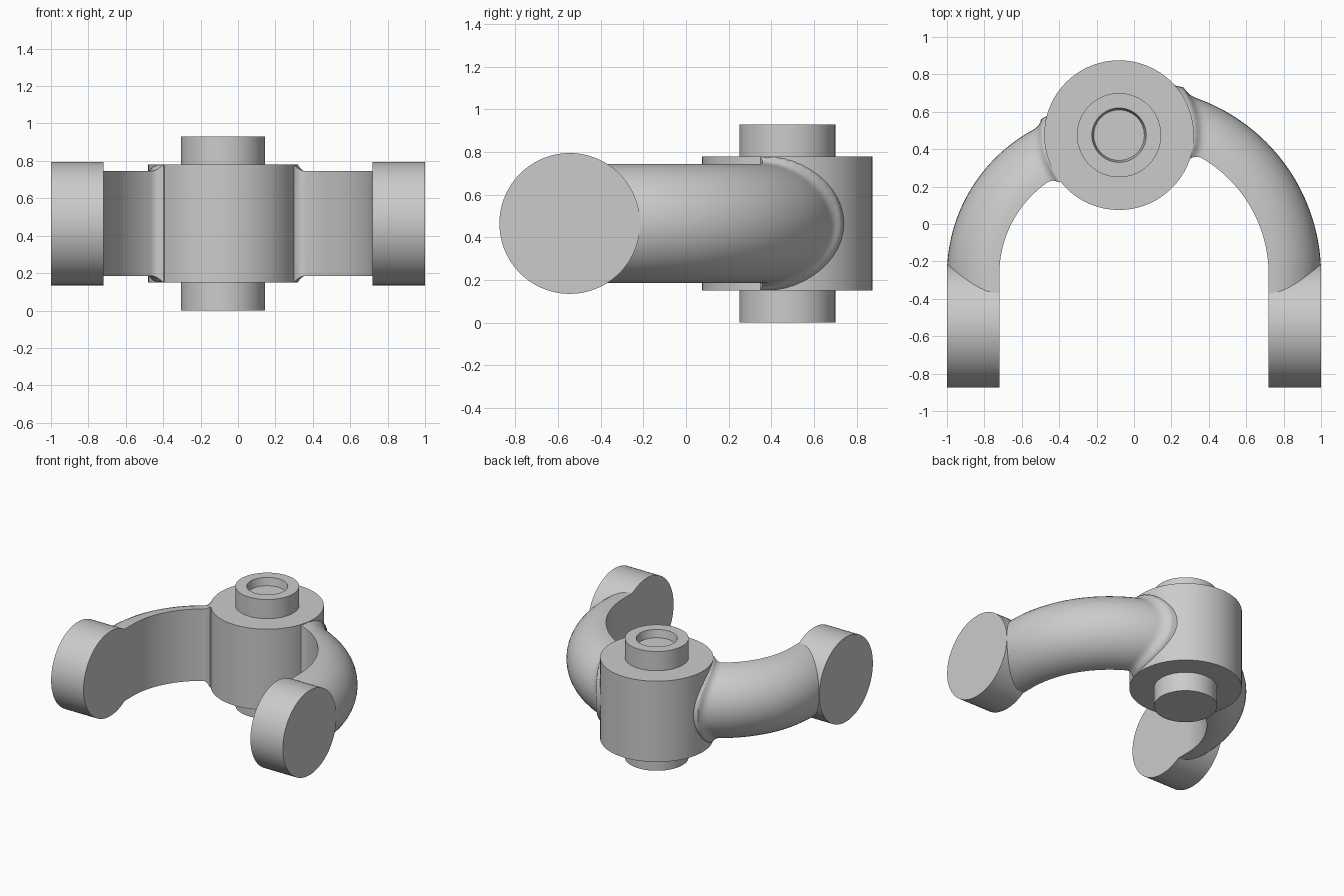
import bpy, bmesh
from math import sin, cos, pi, radians, sqrt, hypot
from mathutils import Vector

if "Cube" in bpy.data.objects:
    bpy.data.objects.remove(bpy.data.objects["Cube"])

HUB = Vector((-0.08, 0.475))
HUB_R = 0.40
MID_Z = 0.465
ARC_Y = -0.27


def finish(bm, name, angle=35):
    bmesh.ops.remove_doubles(bm, verts=bm.verts, dist=1e-5)
    bmesh.ops.recalc_face_normals(bm, faces=bm.faces)
    me = bpy.data.meshes.new(name)
    bm.to_mesh(me)
    bm.free()
    ob = bpy.data.objects.new(name, me)
    bpy.context.collection.objects.link(ob)
    bpy.ops.object.select_all(action='DESELECT')
    bpy.context.view_layer.objects.active = ob
    ob.select_set(True)
    bpy.ops.object.shade_smooth_by_angle(angle=radians(angle))
    return ob


def skin(bm, rings, closed_path=False):
    n = len(rings[0])
    pairs = list(zip(rings, rings[1:]))
    if closed_path:
        pairs.append((rings[-1], rings[0]))
    for a, b in pairs:
        for i in range(n):
            j = (i + 1) % n
            bm.faces.new((a[i], a[j], b[j], b[i]))


def fillet(x, y, r=0.06):
    """Outward flare of an arm point, growing as it nears the hub wall."""
    dist = max(0.0, hypot(x - HUB.x, y - HUB.y) - HUB_R)
    if dist >= r:
        return 0.0
    return min(0.034, r - sqrt(r * r - (r - dist) ** 2))


def arm(name, side, cx, inner_r, end_deg):
    """Half-round bar: flat inside face, round outside, swept along an arc."""
    path = [(Vector((cx + side * inner_r, y)), Vector((side, 0)))
            for y in (-0.42, -0.34)]
    steps = 130
    for k in range(steps + 1):
        a = radians(end_deg) * k / steps
        d = Vector((side * cos(a), sin(a)))
        path.append((Vector((cx, ARC_Y)) + d * inner_r, d))
    # section points: offset (u outward, v up) plus flare direction
    sec = []
    for k in range(25):
        t = -pi / 2 + pi * k / 24
        sec.append((0.28 * cos(t), 0.28 * sin(t), cos(t), sin(t)))
    sec[0] = (0, -0.28, -1, -1)
    sec[-1] = (0, 0.28, -1, 1)
    for v in (0.14, 0, -0.14):
        sec.append((0, v, -1, 0))
    bm = bmesh.new()
    rings = []
    for p, d in path:
        ring = []
        for u, v, du, dv in sec:
            q = p + d * u
            f = fillet(q.x, q.y)
            q = q + d * (du * f)
            ring.append(bm.verts.new((q.x, q.y, MID_Z + v + dv * f)))
        rings.append(ring)
    skin(bm, rings)
    bm.faces.new(rings[0])
    bm.faces.new(rings[-1])
    return finish(bm, name)


def end_disc(name, side):
    """Round pad lying on the x axis at the tip of an arm."""
    bm = bmesh.new()
    rings = []
    for x in (0.72, 1.0):
        rings.append([bm.verts.new((side * x, -0.545 + 0.33 * cos(2 * pi * i / 96),
                                    MID_Z + 0.33 * sin(2 * pi * i / 96)))
                      for i in range(96)])
    skin(bm, rings)
    for r in rings:
        bm.faces.new(r)
    return finish(bm, name)


# central hub with bosses and a blind recess on top
profile = [(0.225, 0), (0.225, 0.15), (HUB_R, 0.15), (HUB_R, 0.78),
           (0.225, 0.78), (0.225, 0.93), (0.145, 0.93), (0.135, 0.87)]
bm = bmesh.new()
rings = [[bm.verts.new((HUB.x + r * cos(2 * pi * i / 96),
                        HUB.y + r * sin(2 * pi * i / 96), z))
          for i in range(96)] for r, z in profile]
skin(bm, rings)
bm.faces.new(rings[0])
bm.faces.new(rings[-1])
finish(bm, "hub")

# two curved arms of different radius, each ending in a disc
arm("right_arm", 1, 0.0, 0.72, 88)
arm("left_arm", -1, -0.12, 0.60, 82)
for label, s in (("right", 1), ("left", -1)):
    end_disc(label + "_end_disc", s)
